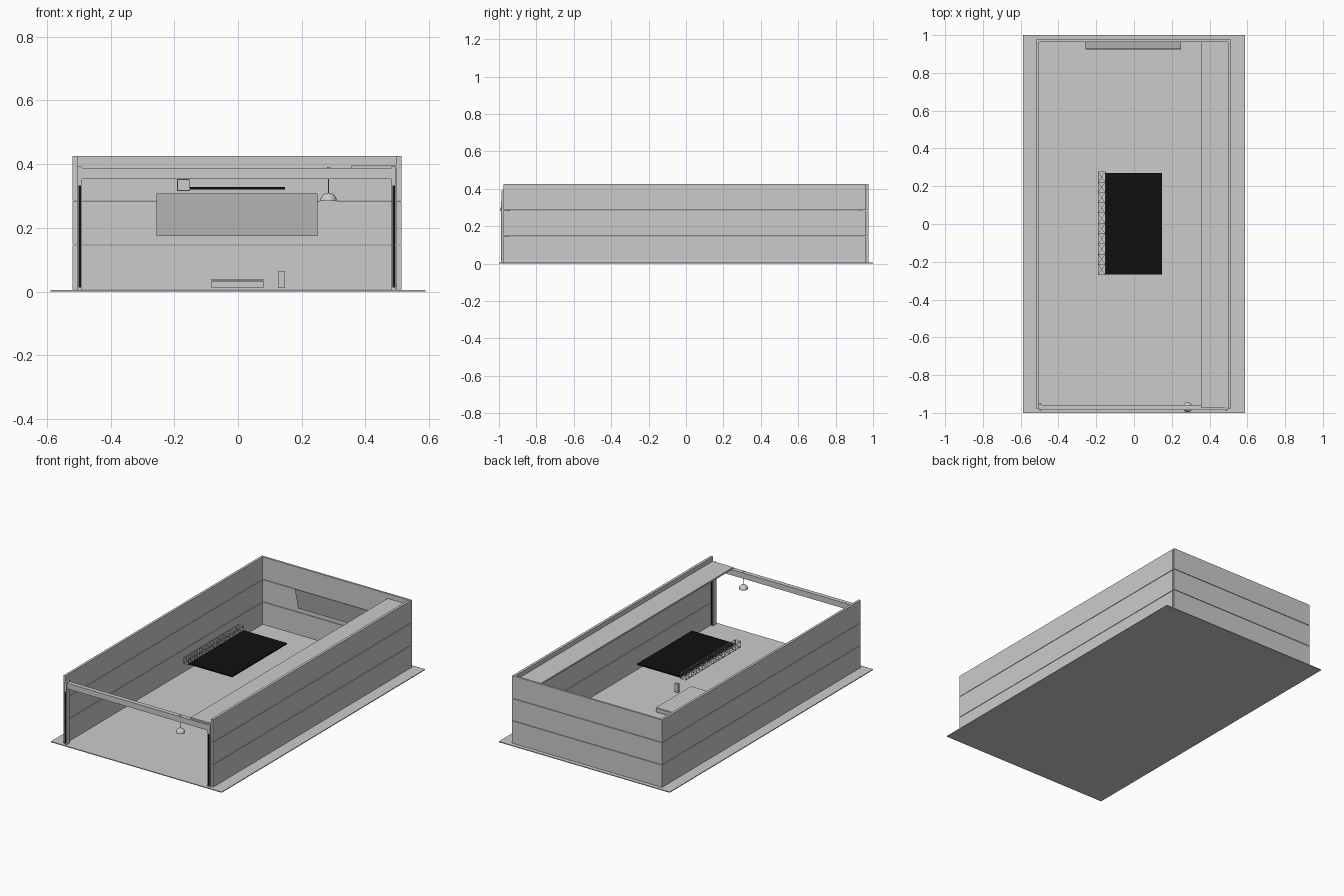
import bpy, bmesh, math
from mathutils import Vector

if "Cube" in bpy.data.objects:
    bpy.data.objects.remove(bpy.data.objects["Cube"])

black = bpy.data.materials.new("black")
black.diffuse_color = (0.005, 0.005, 0.005, 1)
black.use_nodes = True
black.node_tree.nodes["Principled BSDF"].inputs["Base Color"].default_value = black.diffuse_color


def finish(name, bm, mat=None):
    me = bpy.data.meshes.new(name)
    bmesh.ops.recalc_face_normals(bm, faces=bm.faces)
    bm.to_mesh(me)
    bm.free()
    ob = bpy.data.objects.new(name, me)
    bpy.context.collection.objects.link(ob)
    if mat:
        me.materials.append(mat)
    return ob


def add_box(bm, x, y, z):
    vs = bmesh.ops.create_cube(bm, size=1)["verts"]
    for v in vs:
        v.co = Vector([(a + b) / 2 + c * (b - a) for (a, b), c in zip((x, y, z), v.co)])


def box(name, x, y, z, mat=None):
    bm = bmesh.new()
    add_box(bm, x, y, z)
    return finish(name, bm, mat)


def add_bar(bm, a, b, r=0.0015, sides=6):
    a, b = Vector(a), Vector(b)
    d = b - a
    vs = bmesh.ops.create_cone(bm, cap_ends=True, segments=sides, radius1=r,
                               radius2=r, depth=d.length)["verts"]
    q = d.to_track_quat('Z', 'Y')
    for v in vs:
        v.co = q @ v.co + (a + b) / 2


# ground sheet
box("ground_slab", (-0.588, 0.588), (-1, 1), (0, 0.005))

# walls made of three stacked panels with thin joints
def wall(name, x, y):
    bm = bmesh.new()
    for z in ((0.006, 0.1445), (0.1475, 0.2835), (0.2865, 0.425)):
        add_box(bm, x, y, z)
    finish(name, bm)


wall("left_wall", (-0.519, -0.504), (-0.976, 0.963))
wall("right_wall", (0.497, 0.513), (-0.976, 0.963))
wall("back_wall", (-0.519, 0.513), (0.964, 0.977))

# front frame: posts with black guide strips, and a lintel
for side, x in (("left", -0.4965), ("right", 0.489)):
    box(side + "_post", (x - 0.007, x + 0.007), (-0.986, -0.952), (0.005, 0.392))
    box(side + "_strip", (x - 0.0045, x + 0.0045), (-0.988, -0.949), (0.013, 0.333), black)
box("front_lintel", (-0.489, 0.482), (-0.984, -0.957), (0.353, 0.388))

# long shelf along the right wall
box("side_shelf", (0.356, 0.497), (-0.973, 0.963), (0.387, 0.397))

# board on the back wall, top edge leaning forward
bm = bmesh.new()
profile = [(0.924, 0.307), (0.930, 0.307), (0.963, 0.174), (0.957, 0.174)]
f = bm.faces.new([bm.verts.new((-0.256, y, z)) for y, z in profile])
ext = bmesh.ops.extrude_face_region(bm, geom=[f])["geom"]
bmesh.ops.translate(bm, vec=(0.506, 0, 0),
                    verts=[g for g in ext if isinstance(g, bmesh.types.BMVert)])
finish("tilted_board", bm)

# hanging black panel
box("hanging_panel", (-0.15, 0.147), (-0.267, 0.271), (0.320, 0.328), black)

# lattice truss beside the panel
bm = bmesh.new()
xs, zs = (-0.190, -0.153), (0.317, 0.352)
y0, y1, n = -0.268, 0.276, 10
corners = [(xs[0], zs[0]), (xs[1], zs[0]), (xs[1], zs[1]), (xs[0], zs[1])]
ys = [y0 + (y1 - y0) * i / n for i in range(n + 1)]
for k in range(4):
    (xa, za), (xb, zb) = corners[k], corners[(k + 1) % 4]
    add_bar(bm, (xa, y0, za), (xa, y1, za), 0.002)
    for y in ys:
        add_bar(bm, (xa, y, za), (xb, y, zb))
    for ya, yb in zip(ys, ys[1:]):
        add_bar(bm, (xa, ya, za), (xb, yb, zb), 0.001)
        add_bar(bm, (xb, ya, zb), (xa, yb, za), 0.001)
finish("truss", bm)

# low table and small upright block under the panel
box("low_table", (-0.083, 0.08), (-0.165, 0.18), (0.011, 0.033))
box("low_table_top", (-0.083, 0.08), (-0.165, 0.18), (0.034, 0.039))
box("small_block", (0.125, 0.148), (-0.117, -0.1), (0.011, 0.064))

# pendant lamp: half dome, cord and ceiling cap
bm = bmesh.new()
lx, ly, lz, r = 0.284, -0.97, 0.284, 0.026
bmesh.ops.create_uvsphere(bm, u_segments=32, v_segments=16, radius=r)
cut = bmesh.ops.bisect_plane(bm, geom=bm.verts[:] + bm.edges[:] + bm.faces[:],
                             plane_co=(0, 0, 0), plane_no=(0, 0, -1), clear_outer=True)
bmesh.ops.holes_fill(bm, edges=[e for e in bm.edges if e.is_boundary], sides=0)
bmesh.ops.translate(bm, vec=(lx, ly, lz), verts=bm.verts)
dome = finish("lamp_dome", bm)
bm = bmesh.new()
add_bar(bm, (lx, ly, lz + r), (lx, ly, 0.388), 0.001, 8)
add_bar(bm, (lx, ly, 0.385), (lx, ly, 0.391), 0.005, 16)
finish("lamp_cord", bm)

bpy.context.view_layer.objects.active = dome
dome.select_set(True)
bpy.ops.object.shade_smooth_by_angle(angle=math.radians(40))
